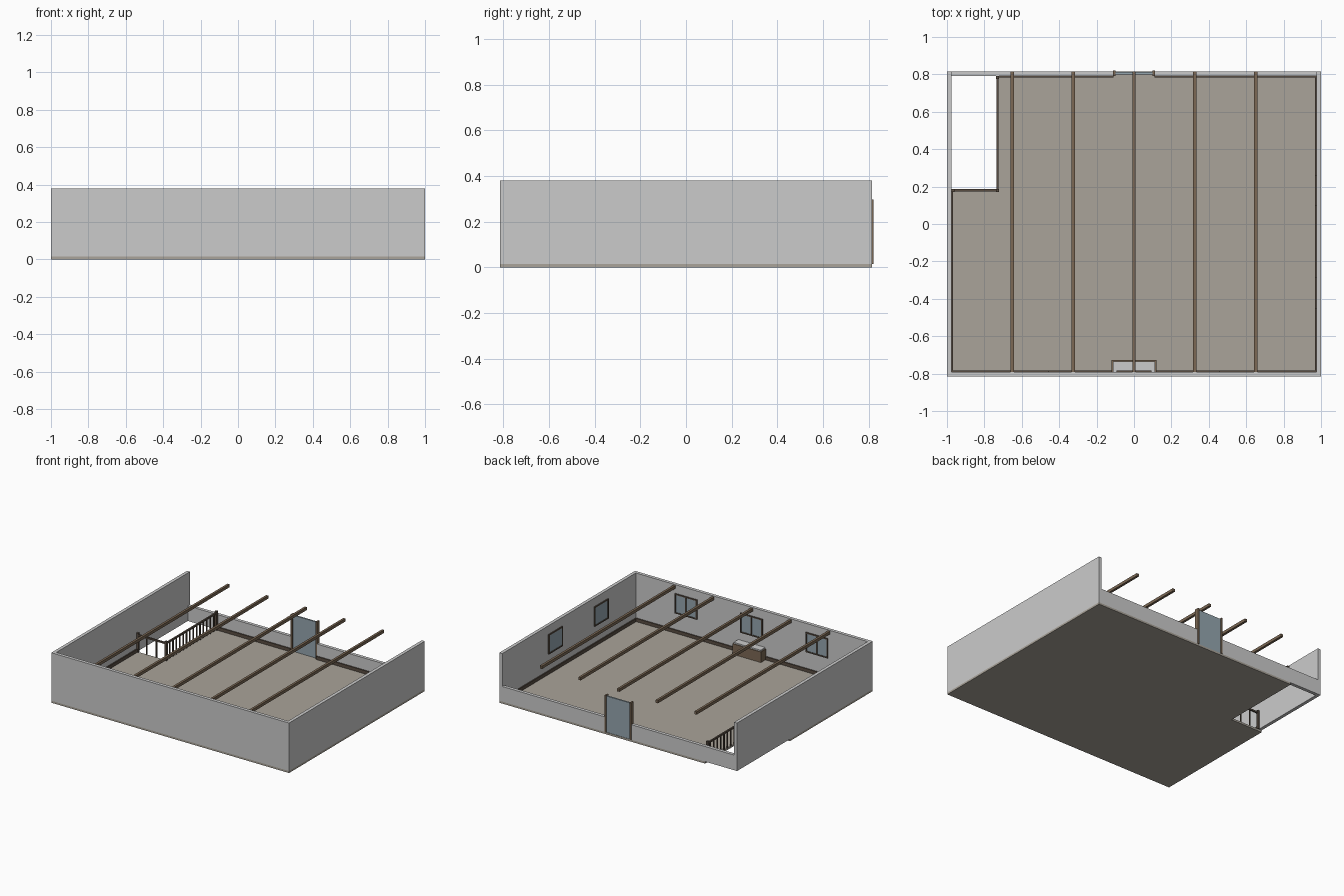
import bpy

if "Cube" in bpy.data.objects:
    bpy.data.objects.remove(bpy.data.objects["Cube"])

def material(name, rgb):
    m = bpy.data.materials.new(name)
    m.diffuse_color = (*rgb, 1)
    m.use_nodes = True
    m.node_tree.nodes["Principled BSDF"].inputs["Base Color"].default_value = m.diffuse_color
    return m

WOOD = material("wood", (0.20, 0.14, 0.09))
DARK = material("dark_wood", (0.10, 0.075, 0.055))
GLASS = material("glass", (0.30, 0.38, 0.43))
FLOOR = material("floor_tone", (0.40, 0.37, 0.32))

def box(name, x0, x1, y0, y1, z0, z1, mat=None):
    v = [(x, y, z) for x in (x0, x1) for y in (y0, y1) for z in (z0, z1)]
    f = [(0, 1, 3, 2), (4, 6, 7, 5), (0, 4, 5, 1), (2, 3, 7, 6), (0, 2, 6, 4), (1, 5, 7, 3)]
    me = bpy.data.meshes.new(name)
    me.from_pydata(v, [], f)
    if mat:
        me.materials.append(mat)
    ob = bpy.data.objects.new(name, me)
    bpy.context.collection.objects.link(ob)
    return ob

Y, T, F, H = 0.815, 0.025, 0.015, 0.38   # half depth, wall thickness, floor top, wall top
XI, YI = 1 - T, Y - T                    # inner wall faces
HX, HY = -0.73, 0.18                     # stairwell corner
LOW = 0.13                               # cut-down back wall

# floor slabs around the stairwell
box("floor_front", -1, 1, -Y, HY, 0, F, FLOOR)
box("floor_back", HX, 1, HY, Y, 0, F, FLOOR)

# walls
box("front_wall", -1, 1, -Y, -YI, F, H)
for side, name in ((-1, "left_wall"), (1, "right_wall")):
    a, b = sorted((side, side * XI))
    box(name, a, b, -YI, Y, F, H)
box("back_wall_left", -XI, -0.11, YI, Y, F, LOW)
box("back_wall_right", 0.11, XI, YI, Y, F, LOW)

# baseboards
B, BT = 0.04, 0.008
box("baseboard_front", -XI, XI, -YI, -YI + BT, F, B, DARK)
box("baseboard_right", XI - BT, XI, -YI, YI, F, B, DARK)
box("baseboard_left", -XI, -XI + BT, -YI, HY, F, B, DARK)
box("baseboard_back_right", 0.11, XI, YI - BT, YI, F, B, DARK)
box("baseboard_back_left", HX, -0.11, YI - BT, YI, F, B, DARK)

# ceiling beams
for i in range(-2, 3):
    x = i * 0.325
    box(f"ceiling_beam_{i + 3}", x - 0.009, x + 0.009, -YI, Y, 0.352, 0.374, WOOD)

# back door
box("door_panel", -0.1, 0.1, 0.8, 0.812, F, 0.29, GLASS)
for s in (-1, 1):
    box("door_jamb", s * 0.105 - 0.006, s * 0.105 + 0.006, 0.79, 0.82, F, 0.297, WOOD)

# windows, set on the inner faces of the front and right walls
def window(c, wall, half, mullion):
    z0, z1, w, d = 0.165, 0.315, 0.009, 0.008
    def part(name, a, b, za, zb, depth, mat):
        if wall == "front":
            box(name, c + a, c + b, -YI, -YI + depth, za, zb, mat)
        else:
            box(name, XI - depth, XI, c + a, c + b, za, zb, mat)
    part("window_glass", -half + w, half - w, z0 + w, z1 - w, d / 2, GLASS)
    part("window_sill", -half, half, z0, z0 + w, d, DARK)
    part("window_head", -half, half, z1 - w, z1, d, DARK)
    part("window_side", -half, -half + w, z0 + w, z1 - w, d, DARK)
    part("window_side", half - w, half, z0 + w, z1 - w, d, DARK)
    if mullion:
        part("window_mullion", -w / 2, w / 2, z0 + w, z1 - w, d, DARK)

for x in (-0.55, 0, 0.55):
    window(x, "front", 0.093, True)
for y in (-0.37, 0.18):
    window(y, "right", 0.083, False)

# bench against the front wall
box("bench_body", -0.12, 0.12, -YI, -0.728, F, 0.095, WOOD)
box("bench_top", -0.113, 0.113, -YI, -0.734, 0.095, 0.105)

# stairwell railing
R = 0.004
def post(name, x, y, r, top):
    box(name, x - r, x + r, y - r, y + r, F, top, DARK)

box("side_handrail", HX - 0.006, HX + 0.006, HY, YI, 0.138, 0.15, DARK)
box("front_handrail", -XI, HX, HY - 0.006, HY + 0.006, 0.138, 0.15, DARK)
post("corner_post", HX, HY, 0.008, 0.16)
post("end_post", HX, YI - 0.008, 0.008, 0.16)
post("end_post", -XI + 0.008, HY, 0.008, 0.16)
for i in range(1, 15):
    post("side_baluster", HX, HY + i * (YI - HY) / 15, R, 0.138)
for i in range(1, 3):
    post("front_baluster", HX - i * (XI + HX) / 3, HY, R, 0.138)
